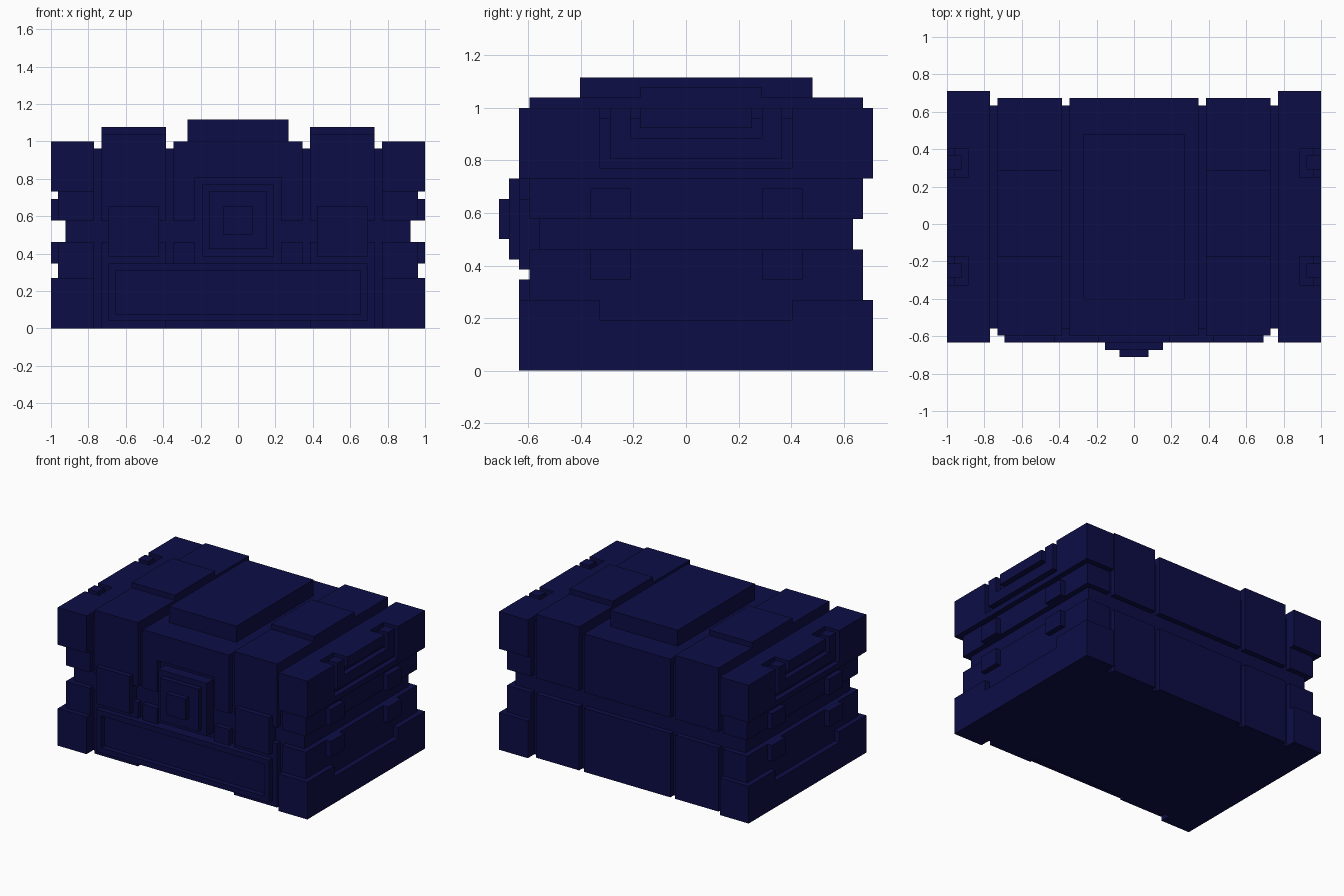
import bpy, bmesh
from mathutils import Matrix, Vector

if "Cube" in bpy.data.objects:
    bpy.data.objects.remove(bpy.data.objects["Cube"], do_unlink=True)

U = 2 / 52  # one grid block

navy = bpy.data.materials.new("dark_navy")
navy.use_nodes = True
NAVY = (0.004, 0.004, 0.063, 1)
navy.diffuse_color = NAVY
navy.node_tree.nodes["Principled BSDF"].inputs["Base Color"].default_value = NAVY


def part(name, boxes, mirror=False):
    """Make one object from boxes (x0, x1, y0, y1, z0, z1) in grid blocks."""
    bm = bmesh.new()
    for x0, x1, y0, y1, z0, z1 in boxes:
        centre = Vector((x0 + x1, y0 + y1, z0 + z1)) * U / 2
        size = Vector((x1 - x0, y1 - y0, z1 - z0)) * U
        bmesh.ops.create_cube(bm, size=1, matrix=Matrix.Translation(centre) @ Matrix.Diagonal(size.to_4d()))
    mesh = bpy.data.meshes.new(name)
    bm.to_mesh(mesh)
    bm.free()
    mesh.materials.append(navy)
    obj = bpy.data.objects.new(name, mesh)
    bpy.context.collection.objects.link(obj)
    if mirror:
        obj.modifiers.new("mirror", 'MIRROR').use_axis[0] = True
    return obj


# Inner body, visible in the seams and grooves
part("core", [(-24, 24, -14.5, 16.5, 0, 25)])

# End caps of the base, with a shallow notch at the top edge
part("base_end_cap", [
    (20, 25, -16.5, 18.5, 0, 7),
    (25, 26, -16.5, 18.5, 0, 5),
    (25, 26, -16.5, -8.5, 5, 7),
    (25, 26, 10.5, 18.5, 5, 7),
], mirror=True)

# Thinner rims above and below the seam
part("end_rims", [(20, 25, -15.5, 17.5, 7, 12), (20, 25, -15.5, 17.5, 15, 19)], mirror=True)

# Side latch blocks
part("side_latches", [(25, 26, y, y + 4, z, z + 3)
                      for y in (-9.5, 7.5) for z in (9, 15)], mirror=True)

# End caps of the lid, with a U-shaped channel that wraps onto the top
part("lid_end_cap", [
    (20, 25, -16.5, 18.5, 19, 25),
    (20, 23, -16.5, 18.5, 25, 26),
    (23, 25, -16.5, -8.5, 25, 26),
    (23, 25, -4.5, 6.5, 25, 26),
    (23, 25, 10.5, 18.5, 25, 26),
    (25, 26, -16.5, -8.5, 19, 26),
    (25, 26, 10.5, 18.5, 19, 26),
    (25, 26, -8.5, 10.5, 19, 20),
    (25, 26, -4.5, 6.5, 24, 26),
], mirror=True)

# Carry handle lying in the channel
part("side_handle", [
    (25, 26, -7.5, 9.5, 21, 23),
    (25, 26, -7.5, -5.5, 23, 26),
    (25, 26, 7.5, 9.5, 23, 26),
    (24, 25, -7.5, -5.5, 25, 26),
    (24, 25, 7.5, 9.5, 25, 26),
], mirror=True)

# Bands between the end caps and the centre
part("base_band", [(10, 19, -15.5, 17.5, 0, 12)], mirror=True)
part("lid_band", [(10, 19, -15.5, 17.5, 15, 27)], mirror=True)
part("lid_band_plate", [(10, 19, -4.5, 7.5, 27, 28)], mirror=True)

# Centre panels; the front has a pocket around the lock
part("base_centre", [(-9, 9, -14.5, 17.5, 0, 12)])
part("base_centre_tabs", [(6, 9, -15.5, -14.5, 9, 12)], mirror=True)
part("lid_centre", [
    (-9, 9, -14.5, 17.5, 15, 26),
    (-9, -6, -15.5, -14.5, 15, 26),
    (6, 9, -15.5, -14.5, 15, 26),
    (-6, 6, -15.5, -14.5, 21, 26),
])
part("lid_top_plate", [(-7, 7, -10.5, 12.5, 26, 29)])

# Front plate with a raised border
part("front_plate", [
    (-18, 18, -15.5, -14.5, 1, 9),
    (-18, 18, -16.5, -15.5, 1, 2),
    (-18, 18, -16.5, -15.5, 8, 9),
    (-18, -17, -16.5, -15.5, 2, 8),
    (17, 18, -16.5, -15.5, 2, 8),
])

# Front clasps across the seam
part("front_clasp", [(11, 18, -16.5, -14.5, 10, 17)], mirror=True)

# Stepped lock
part("lock", [
    (-5, 5, -16.5, -14.5, 10, 20),
    (-4, 4, -17.5, -16.5, 11, 19),
    (-2, 2, -18.5, -17.5, 13, 17),
])
